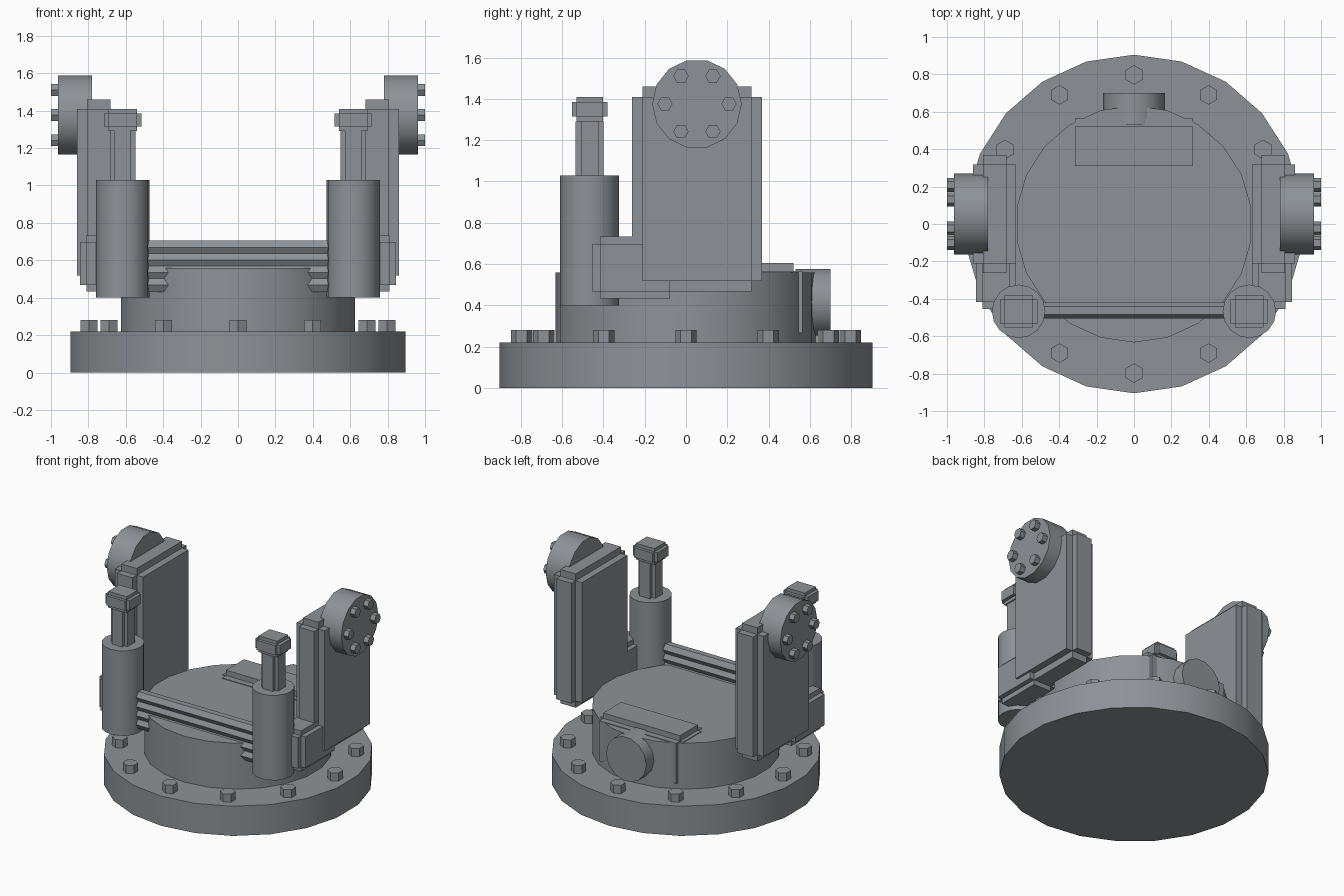
import bpy, bmesh
from math import sin, cos, pi, radians

if "Cube" in bpy.data.objects:
    bpy.data.objects.remove(bpy.data.objects["Cube"])

# dark steel grey for every part
steel = bpy.data.materials.new("dark_steel")
steel.diffuse_color = (0.27, 0.29, 0.31, 1)
steel.use_nodes = True
steel.node_tree.nodes["Principled BSDF"].inputs["Base Color"].default_value = steel.diffuse_color


def finish(name, bm):
    bmesh.ops.recalc_face_normals(bm, faces=bm.faces[:])
    me = bpy.data.meshes.new(name)
    bm.to_mesh(me)
    bm.free()
    me.materials.append(steel)
    ob = bpy.data.objects.new(name, me)
    bpy.context.collection.objects.link(ob)
    return ob


def smooth(ob):
    bpy.ops.object.select_all(action="DESELECT")
    ob.select_set(True)
    bpy.context.view_layer.objects.active = ob
    bpy.ops.object.shade_smooth_by_angle(angle=radians(35))


def add_prism(bm, axis, n, r, c, lo, hi, start=0.0):
    """n-sided prism along an axis; c = centre in the two other axes (in x, y, z order)."""
    rings = []
    for h in (lo, hi):
        ring = []
        for i in range(n):
            a = start + 2 * pi * i / n
            p = [c[0] + r * cos(a), c[1] + r * sin(a)]
            p.insert(axis, h)
            ring.append(bm.verts.new(p))
        rings.append(ring)
    a, b = rings
    bm.faces.new(a)
    bm.faces.new(b)
    for i in range(n):
        j = (i + 1) % n
        bm.faces.new((a[i], a[j], b[j], b[i]))


def round_part(name, *args, **kw):
    bm = bmesh.new()
    add_prism(bm, *args, **kw)
    smooth(finish(name, bm))


def notched_box(name, xs, ys, zs, notch):
    """Box with stepped edges: three crossing boxes, each full size on one axis."""
    bm = bmesh.new()
    for full in range(3):
        lo, hi = [], []
        for ax, (a, b) in enumerate((xs, ys, zs)):
            k = 0 if ax == full else notch[ax]
            lo.append(a + k)
            hi.append(b - k)
        for v in bmesh.ops.create_cube(bm, size=1)["verts"]:
            for ax in range(3):
                v.co[ax] = hi[ax] if v.co[ax] > 0 else lo[ax]
    return finish(name, bm)


# base flange with its ring of bolts
round_part("base_flange", 2, 22, 0.905, (0, 0), 0, 0.22, start=pi / 2)
bm = bmesh.new()
for i in range(12):
    a = radians(30 * i)
    add_prism(bm, 2, 6, 0.052, (0.797 * cos(a), 0.797 * sin(a)), 0.20, 0.28, start=pi / 2)
finish("base_bolts", bm)

# turntable drum
round_part("drum", 2, 22, 0.633, (0, 0), 0.21, 0.56, start=pi / 2)

# rear housing and round rear port
notched_box("rear_housing", (-0.343, 0.343), (0.265, 0.565), (0.225, 0.605),
            (0.028, 0.045, 0.04))
round_part("rear_port", 1, 14, 0.165, (0, 0.415), 0.53, 0.70)

# four hexagonal cross rods
bm = bmesh.new()
for i in range(4):
    add_prism(bm, 0, 6, 0.043, (-0.463, 0.468 + 0.067 * i), -0.6, 0.6)
finish("cross_rods", bm)


def span(s, a, b):
    return (min(s * a, s * b), max(s * a, s * b))


for s, side in ((-1, "left"), (1, "right")):
    # upright side plate and its lower bracket
    notched_box(side + "_upright", span(s, 0.63, 0.86), (-0.262, 0.368), (0.468, 1.46),
                (0.052, 0.05, 0.05))
    notched_box(side + "_bracket", span(s, 0.63, 0.845), (-0.455, -0.04), (0.432, 0.733),
                (0.035, 0.038, 0.036))
    # pivot hub with six bolts
    round_part(side + "_pivot_hub", 0, 14, 0.217, (0.053, 1.376), *span(s, 0.78, 0.962))
    bm = bmesh.new()
    for i in range(6):
        a = radians(60 * i)
        add_prism(bm, 0, 6, 0.037, (0.053 + 0.155 * cos(a), 1.376 + 0.155 * sin(a)),
                  *span(s, 0.94, 1.0))
    finish(side + "_hub_bolts", bm)
    # piston: sleeve, rod and cap
    x, y = s * 0.617, -0.467
    round_part(side + "_piston_sleeve", 2, 16, 0.143, (x, y), 0.40, 1.03)
    notched_box(side + "_piston_rod", (x - 0.068, x + 0.068), (y - 0.068, y + 0.068),
                (0.95, 1.36), (0.025, 0.025, 0.07))
    notched_box(side + "_piston_cap", (x - 0.1, x + 0.1), (y - 0.086, y + 0.086),
                (1.29, 1.41), (0.024, 0.022, 0.024))
